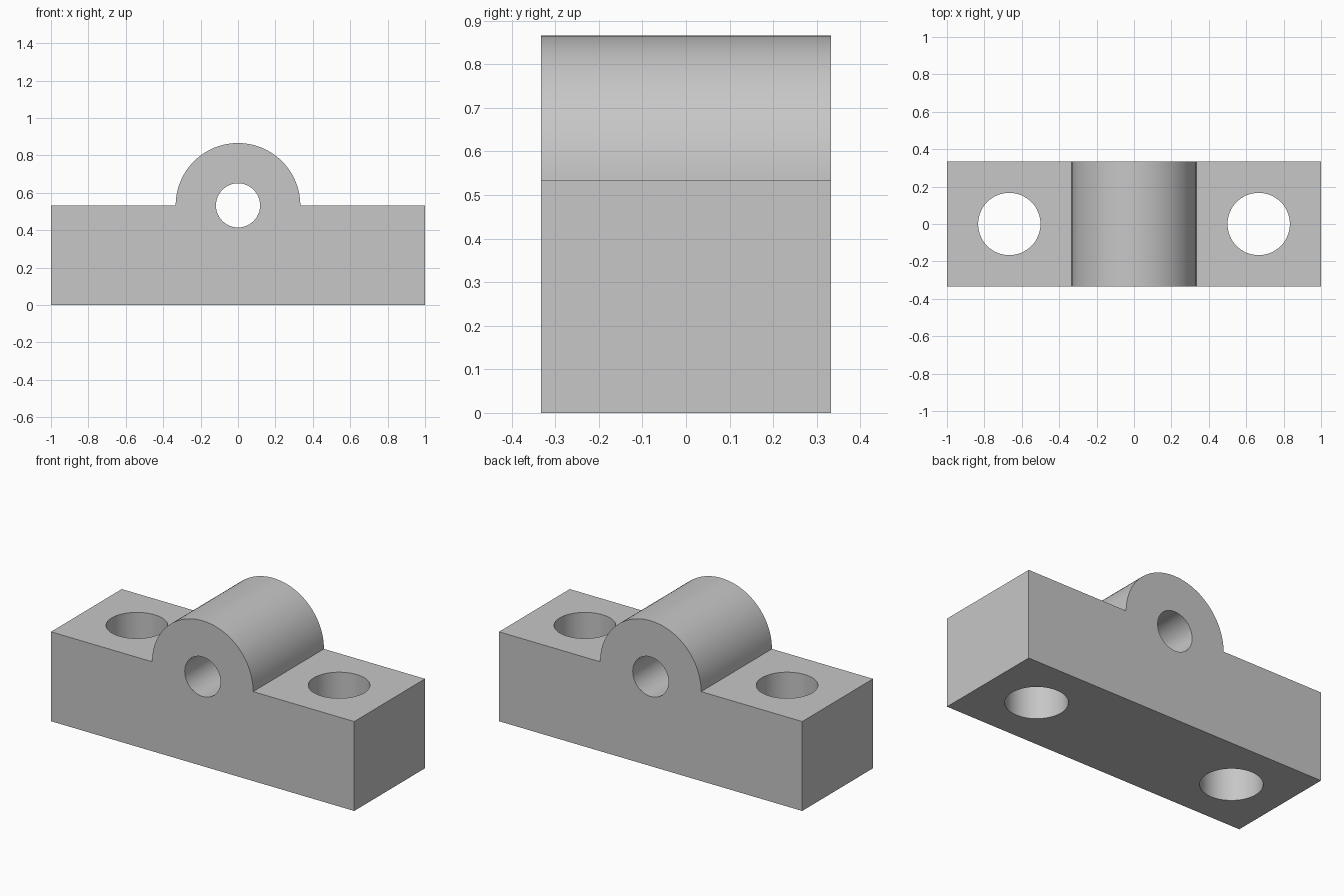
import bpy, bmesh
from math import cos, sin, pi, radians

cube = bpy.data.objects.get("Cube")
if cube:
    bpy.data.objects.remove(cube, do_unlink=True)

HALF_LENGTH = 1.0
HALF_DEPTH = 1 / 3
BASE_TOP = 0.533
HUMP_RADIUS = 1 / 3
BORE_RADIUS = 0.118
BOLT_RADIUS = 1 / 6
BOLT_X = 2 / 3
ARC_STEPS = 48

grey = bpy.data.materials.new("plain grey")
grey.use_nodes = True
colour = (0.57, 0.57, 0.57, 1)
grey.diffuse_color = colour
grey.node_tree.nodes["Principled BSDF"].inputs["Base Color"].default_value = colour


def cutter(name, radius, location, rotation=(0, 0, 0)):
    bpy.ops.mesh.primitive_cylinder_add(vertices=64, radius=radius, depth=2,
                                        location=location, rotation=rotation)
    obj = bpy.context.object
    obj.name = name
    obj.hide_render = True
    return obj


# Block and half-round hump as one extruded profile
profile = [(-HALF_LENGTH, 0), (HALF_LENGTH, 0), (HALF_LENGTH, BASE_TOP)]
for i in range(ARC_STEPS + 1):
    a = pi * i / ARC_STEPS
    profile.append((HUMP_RADIUS * cos(a), BASE_TOP + HUMP_RADIUS * sin(a)))
profile.append((-HALF_LENGTH, BASE_TOP))

bm = bmesh.new()
face = bm.faces.new([bm.verts.new((x, -HALF_DEPTH, z)) for x, z in profile])
extruded = bmesh.ops.extrude_face_region(bm, geom=[face], use_keep_orig=True)
verts = [v for v in extruded["geom"] if isinstance(v, bmesh.types.BMVert)]
bmesh.ops.translate(bm, verts=verts, vec=(0, 2 * HALF_DEPTH, 0))
bmesh.ops.recalc_face_normals(bm, faces=bm.faces)
mesh = bpy.data.meshes.new("bearing_block")
bm.to_mesh(mesh)
bm.free()
mesh.materials.append(grey)
block = bpy.data.objects.new("bearing_block", mesh)
bpy.context.collection.objects.link(block)

# Shaft bore through the hump and a bolt hole on each side
cutters = [cutter("shaft_bore", BORE_RADIUS, (0, 0, BASE_TOP), (radians(90), 0, 0))]
for side, label in ((1, "left"), (-1, "right")):
    cutters.append(cutter(label + "_bolt_hole", BOLT_RADIUS, (side * BOLT_X, 0, BASE_TOP / 2)))

bpy.ops.object.select_all(action="DESELECT")
bpy.context.view_layer.objects.active = block
block.select_set(True)
for tool in cutters:
    tool.data.materials.append(grey)
    cut = block.modifiers.new(tool.name, "BOOLEAN")
    cut.operation = "DIFFERENCE"
    cut.solver = "EXACT"
    cut.object = tool
    bpy.ops.object.modifier_apply(modifier=cut.name)
    bpy.data.objects.remove(tool, do_unlink=True)

bpy.ops.object.shade_smooth_by_angle(angle=radians(30))
